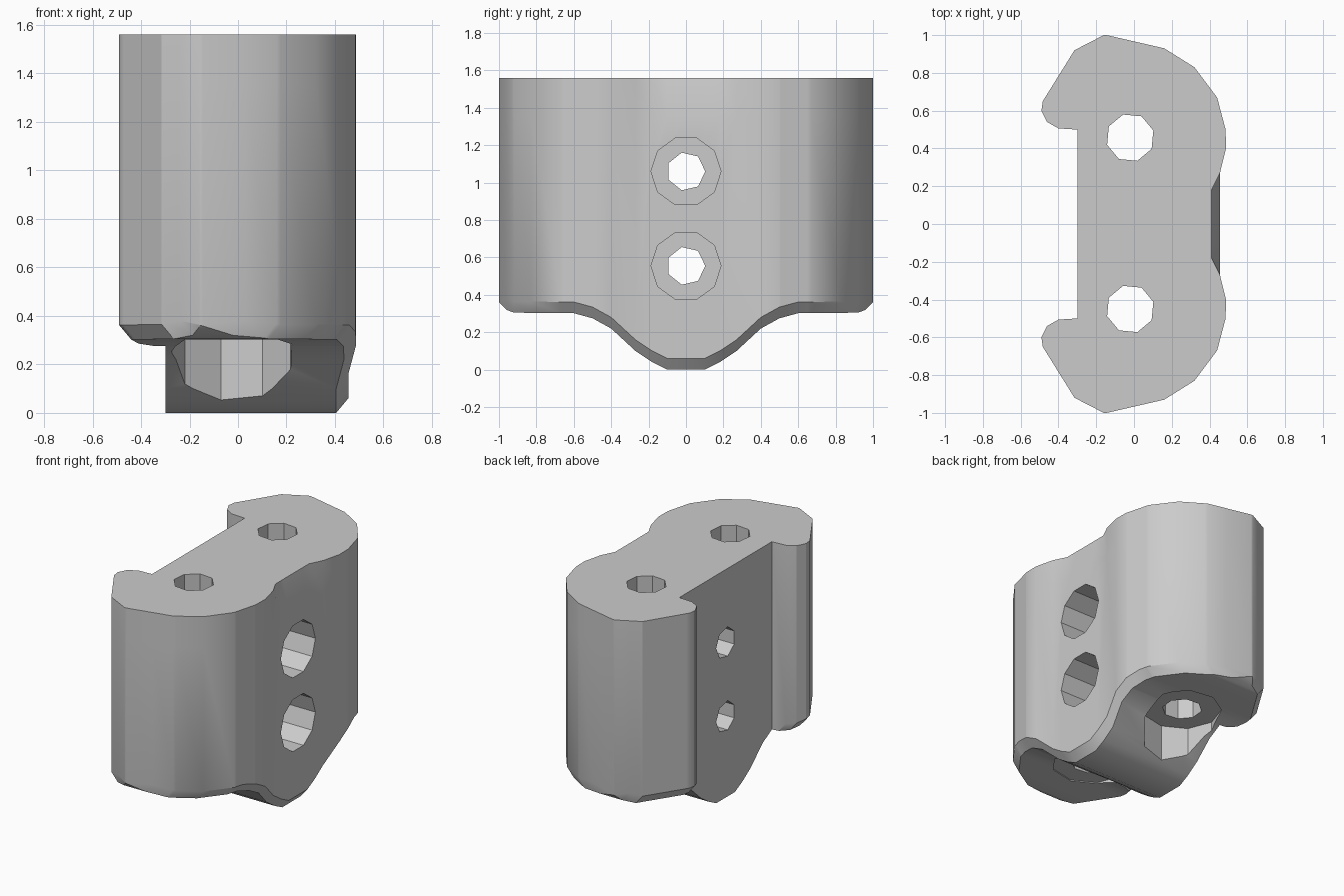
import bpy
import bmesh
import math

cube = bpy.data.objects.get("Cube")
if cube:
    bpy.data.objects.remove(cube, do_unlink=True)

TOP = 1.56

# Outlines as functions of the distance from the middle: (distance, value)
INNER = [(0, -.30), (.5, -.30), (.506, -.40), (.54, -.46), (.6, -.49),
         (.65, -.483), (.92, -.315), (1, -.16)]
OUTER = [(0, .455), (.27, .455), (.4, .487), (.5, .485), (.67, .44),
         (.83, .32), (.93, .16), (1, -.145)]
WAIST = [(0, .045), (.18, .045), (.27, 0), (1, 0)]
BOTTOM = [(0, 0), (.1, 0), (.18, .04), (.27, .1), (.4, .22), (.5, .275),
          (.6, .302), (.92, .305), (.96, .32), (1, .36)]


def at(outline, d):
    for (a, u), (b, v) in zip(outline, outline[1:]):
        if d <= b:
            return u + (v - u) * (d - a) / (b - a)
    return outline[-1][1]


def section(y):
    """Cross-section of the block at one depth, with softened lower corners."""
    d = abs(y)
    lo, hi, base = at(INNER, d), at(OUTER, d), at(BOTTOM, d)
    c = min(.05, (hi - lo) * .3)
    cl = c if d > .503 else 0
    return [(lo, y, TOP), (hi - at(WAIST, d), y, TOP), (hi, y, 1.35),
            (hi, y, base + c * 1.2), (hi - c, y, base),
            (lo + cl, y, base), (lo, y, base + cl * 1.2)]


grey = bpy.data.materials.new("light_grey")
grey.use_nodes = True
grey.diffuse_color = (.6, .6, .6, 1)
grey.node_tree.nodes["Principled BSDF"].inputs["Base Color"].default_value = (.6, .6, .6, 1)

# Block lofted from front to back
half = sorted({d for o in (INNER, OUTER, WAIST, BOTTOM) for d, _ in o})
depths = [-d for d in reversed(half) if d > 0] + half
bm = bmesh.new()
rings = [[bm.verts.new(p) for p in section(y)] for y in depths]
n = len(rings[0])
for a, b in zip(rings, rings[1:]):
    for i in range(n):
        j = (i + 1) % n
        bm.faces.new((a[i], a[j], b[j], b[i]))
bm.faces.new(rings[0])
bm.faces.new(rings[-1])
bmesh.ops.remove_doubles(bm, verts=bm.verts, dist=.0005)
bmesh.ops.recalc_face_normals(bm, faces=bm.faces)
mesh = bpy.data.meshes.new("mounting_block")
bm.to_mesh(mesh)
bm.free()
block = bpy.data.objects.new("mounting_block", mesh)
bpy.context.collection.objects.link(block)
mesh.materials.append(grey)


def bore(sides, radius, start, end, turn=0):
    """Cut a faceted hole between two points on the z or x axis direction."""
    mid = [(s + e) / 2 for s, e in zip(start, end)]
    along_x = start[0] != end[0]
    bpy.ops.mesh.primitive_cylinder_add(
        vertices=sides, radius=radius, depth=math.dist(start, end), location=mid,
        rotation=(0, math.pi / 2 if along_x else 0, 0 if along_x else turn))
    cutter = bpy.context.object
    cutter.name = "hole_cutter"
    cutter.hide_render = True
    cutter.data.materials.append(grey)
    bpy.context.view_layer.update()
    mod = block.modifiers.new("hole", 'BOOLEAN')
    mod.operation = 'DIFFERENCE'
    mod.solver = 'EXACT'
    mod.object = cutter
    bpy.context.view_layer.objects.active = block
    bpy.ops.object.modifier_apply(modifier=mod.name)
    bpy.data.objects.remove(cutter, do_unlink=True)


# Upright bolt holes with wide recesses underneath
for y in (-.45, .457):
    bore(9, .255, (-.02, y, -.2), (-.02, y, .309), .2)
    bore(8, .128, (-.02, y, -.3), (-.02, y, 1.8), .3)

# Level bolt holes with deep recesses on the outer side
for z in (.555, 1.06):
    bore(10, .187, (.05, 0, z), (.8, 0, z))
    bore(7, .103, (-.6, 0, z), (.9, 0, z))

bpy.ops.object.select_all(action='DESELECT')
block.select_set(True)
bpy.context.view_layer.objects.active = block
bpy.ops.object.shade_smooth_by_angle(angle=math.radians(30))
